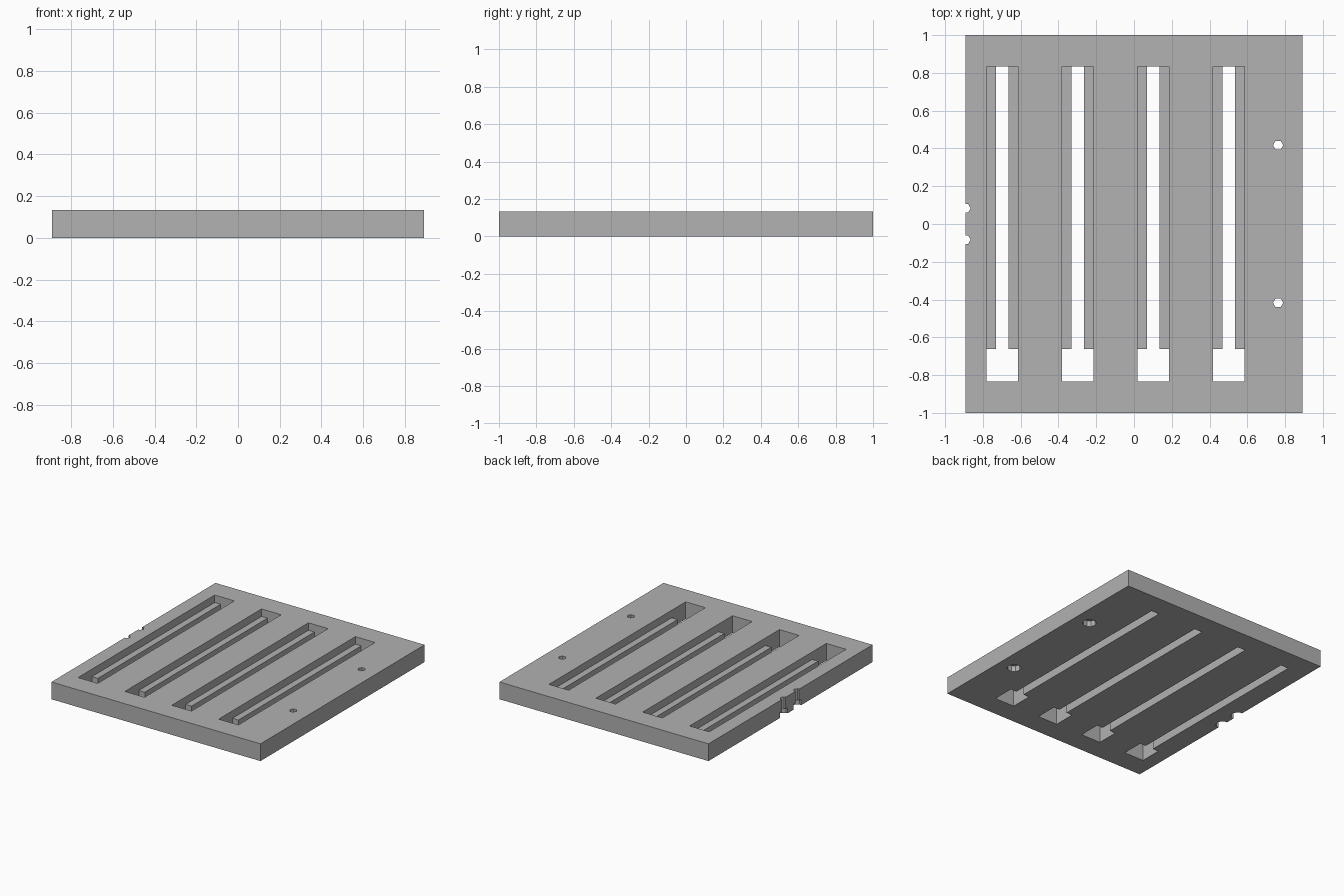
import bpy
import bmesh
from mathutils import Matrix

cube = bpy.data.objects.get("Cube")
if cube:
    bpy.data.objects.remove(cube, do_unlink=True)

HALF_X, HALF_Y, THICK = 0.892, 1.0, 0.133
LEDGE_Z = 0.075      # top of the ledges inside the slots
SLOT_W, GAP_W = 0.168, 0.067
SLOT_END, ENTRY_END = 0.833, -0.663
BELOW, ABOVE = -0.1, 0.3

grey = bpy.data.materials.new("plain grey")
grey.use_nodes = True
colour = (0.445, 0.445, 0.445, 1)
grey.diffuse_color = colour
grey.node_tree.nodes["Principled BSDF"].inputs["Base Color"].default_value = colour


def finish(name, bm):
    mesh = bpy.data.meshes.new(name)
    bm.to_mesh(mesh)
    bm.free()
    mesh.materials.append(grey)
    obj = bpy.data.objects.new(name, mesh)
    bpy.context.collection.objects.link(obj)
    return obj


def box(name, x0, x1, y0, y1, z0, z1):
    bm = bmesh.new()
    place = Matrix.Translation(((x0 + x1) / 2, (y0 + y1) / 2, (z0 + z1) / 2))
    size = Matrix.Diagonal((x1 - x0, y1 - y0, z1 - z0, 1))
    bmesh.ops.create_cube(bm, size=1, matrix=place @ size)
    return finish(name, bm)


def prism(name, x, y, radius, sides, z0, z1):
    bm = bmesh.new()
    bmesh.ops.create_cone(bm, cap_ends=True, segments=sides, radius1=radius,
                          radius2=radius, depth=z1 - z0,
                          matrix=Matrix.Translation((x, y, (z0 + z1) / 2))
                          @ Matrix.Rotation(1.570796, 4, "Z"))
    return finish(name, bm)


def cut(target, cutter):
    mod = target.modifiers.new("cut", "BOOLEAN")
    mod.operation = "DIFFERENCE"
    mod.solver = "EXACT"
    mod.object = cutter
    bpy.context.view_layer.objects.active = target
    bpy.ops.object.modifier_apply(modifier=mod.name)
    bpy.data.objects.remove(cutter, do_unlink=True)


# Flat plate
plate = box("slotted_plate", -HALF_X, HALF_X, -HALF_Y, HALF_Y, 0, THICK)

# Four stepped slots, each with a square opening at the front end
for i in range(4):
    mid = -0.698 + 0.4 * i
    cut(plate, box("pocket", mid - SLOT_W / 2, mid + SLOT_W / 2,
                   -SLOT_END, SLOT_END, LEDGE_Z, ABOVE))
    cut(plate, box("entry", mid - SLOT_W / 2, mid + SLOT_W / 2,
                   -SLOT_END, ENTRY_END, BELOW, ABOVE))
    cut(plate, box("gap", mid - GAP_W / 2, mid + GAP_W / 2,
                   ENTRY_END - 0.05, SLOT_END, BELOW, ABOVE))

# Screw holes and edge notches, widened from below
for x, y in ((0.763, 0.417), (-HALF_X, 0.083)):
    for side in (-1, 1):
        cut(plate, prism("hole", x, y * side, 0.027, 6, BELOW, ABOVE))
        cut(plate, prism("recess", x, y * side, 0.05, 10, BELOW, 0.045))
